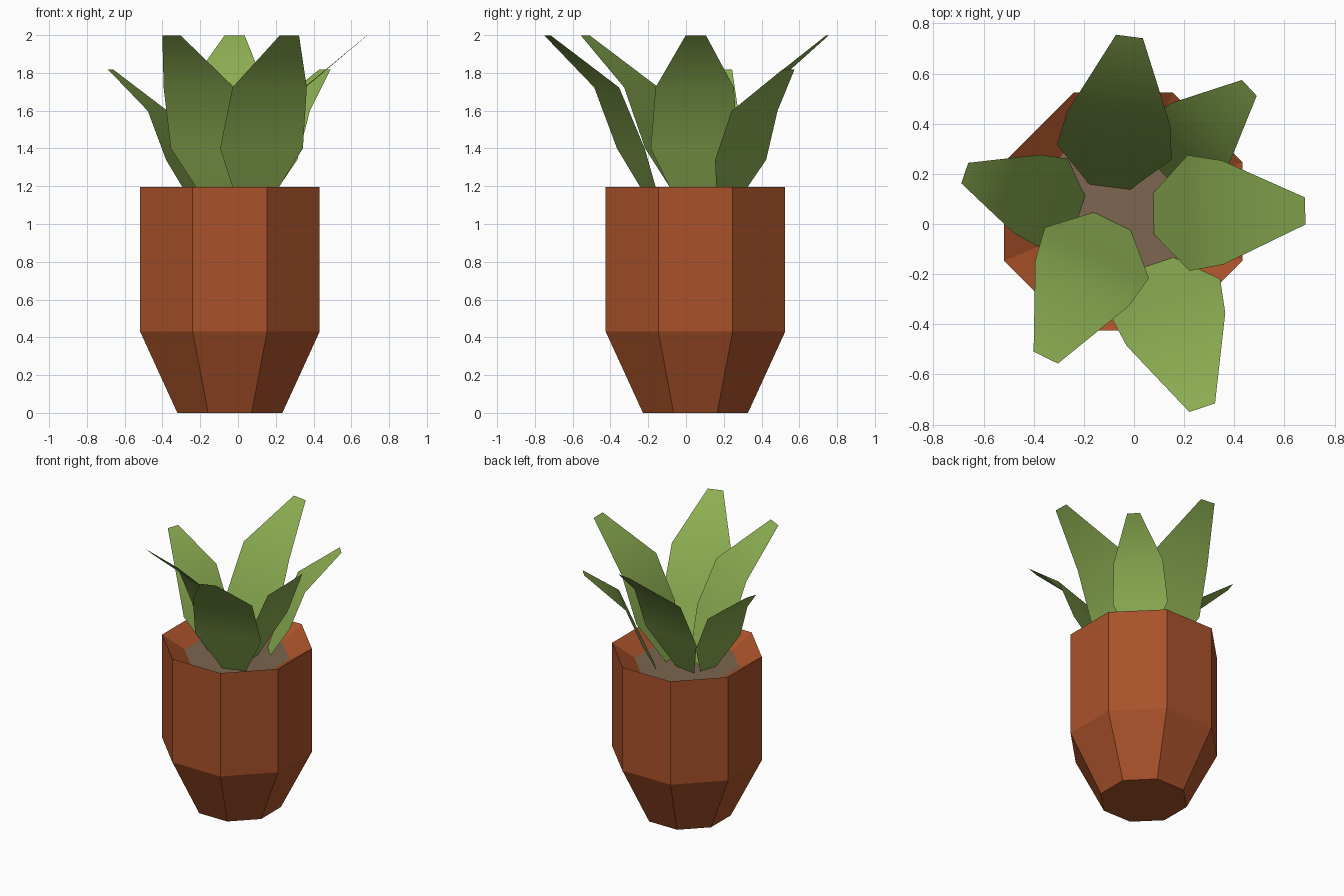
import bpy, bmesh, math
from mathutils import Vector

if "Cube" in bpy.data.objects:
    bpy.data.objects.remove(bpy.data.objects["Cube"])

POT_X, POT_Y = -0.043, 0.05
SOIL_Z = 1.10


def material(name, rgb):
    m = bpy.data.materials.new(name)
    m.diffuse_color = (*rgb, 1)
    m.use_nodes = True
    m.node_tree.nodes["Principled BSDF"].inputs["Base Color"].default_value = m.diffuse_color
    return m


def finish(bm, name, mat, smooth=False):
    me = bpy.data.meshes.new(name)
    for f in bm.faces:
        f.smooth = smooth
    bm.to_mesh(me)
    bm.free()
    me.materials.append(mat)
    ob = bpy.data.objects.new(name, me)
    bpy.context.collection.objects.link(ob)
    return ob


def octagon(bm, apothem, z):
    r = apothem / math.cos(math.pi / 8)
    return [bm.verts.new((POT_X + r * math.cos(math.pi / 8 + i * math.pi / 4),
                          POT_Y + r * math.sin(math.pi / 8 + i * math.pi / 4), z))
            for i in range(8)]


terracotta = material("terracotta", (0.40, 0.084, 0.023))
soil_brown = material("soil brown", (0.205, 0.133, 0.080))
leaf_green = material("leaf green", (0.262, 0.42, 0.084))

# Pot: tapered foot, straight wall, inner wall sloping down to the soil
bm = bmesh.new()
rings = [octagon(bm, a, z) for a, z in
         [(0.278, 0), (0.475, 0.43), (0.475, 1.195), (0.333, SOIL_Z)]]
bm.faces.new(rings[0][::-1])
for lo, hi in zip(rings, rings[1:]):
    for i in range(8):
        j = (i + 1) % 8
        bm.faces.new((lo[i], lo[j], hi[j], hi[i]))
finish(bm, "pot", terracotta)

# Soil
bm = bmesh.new()
bm.faces.new(octagon(bm, 0.333, SOIL_Z))
finish(bm, "soil", soil_brown)

# Leaves: (outward distance, rise, width) of each cross-section
PROFILE = [(0, 0, 0.165), (0.14, 0.30, 0.462), (0.275, 0.623, 0.415), (0.605, 0.898, 0.108)]


def leaf(name, tip, angle, scale):
    a = math.radians(angle)
    out = Vector((math.cos(a), math.sin(a), 0))
    side = Vector((-out.y, out.x, 0))
    base = Vector((tip[0], tip[1], SOIL_Z)) - out * PROFILE[-1][0] * scale
    bm = bmesh.new()
    rows = []
    for d, rise, w in PROFILE:
        c = base + (out * d + Vector((0, 0, rise))) * scale
        rows.append([bm.verts.new(c + side * s * w * scale / 2) for s in (-1, 1)])
    for (a0, a1), (b0, b1) in zip(rows, rows[1:]):
        bm.faces.new((a0, b0, b1, a1))
    # the upper, inward side is the front of the sheet
    bm.normal_update()
    if sum(f.normal.z for f in bm.faces) < 0:
        bmesh.ops.reverse_faces(bm, faces=bm.faces[:])
    finish(bm, name, leaf_green, smooth=True)


for name, tip, angle, scale in [
        ("leaf_back", (-0.018, 0.748), 82.5, 1),
        ("leaf_right", (0.683, 0.052), 1, 1),
        ("leaf_front_right", (0.272, -0.733), -71.5, 1),
        ("leaf_front_left", (-0.352, -0.533), 244, 1),
        ("leaf_left", (-0.675, 0.203), 161.5, 0.8),
        ("leaf_back_right", (0.46, 0.543), 43, 0.8)]:
    leaf(name, tip, angle, scale)
